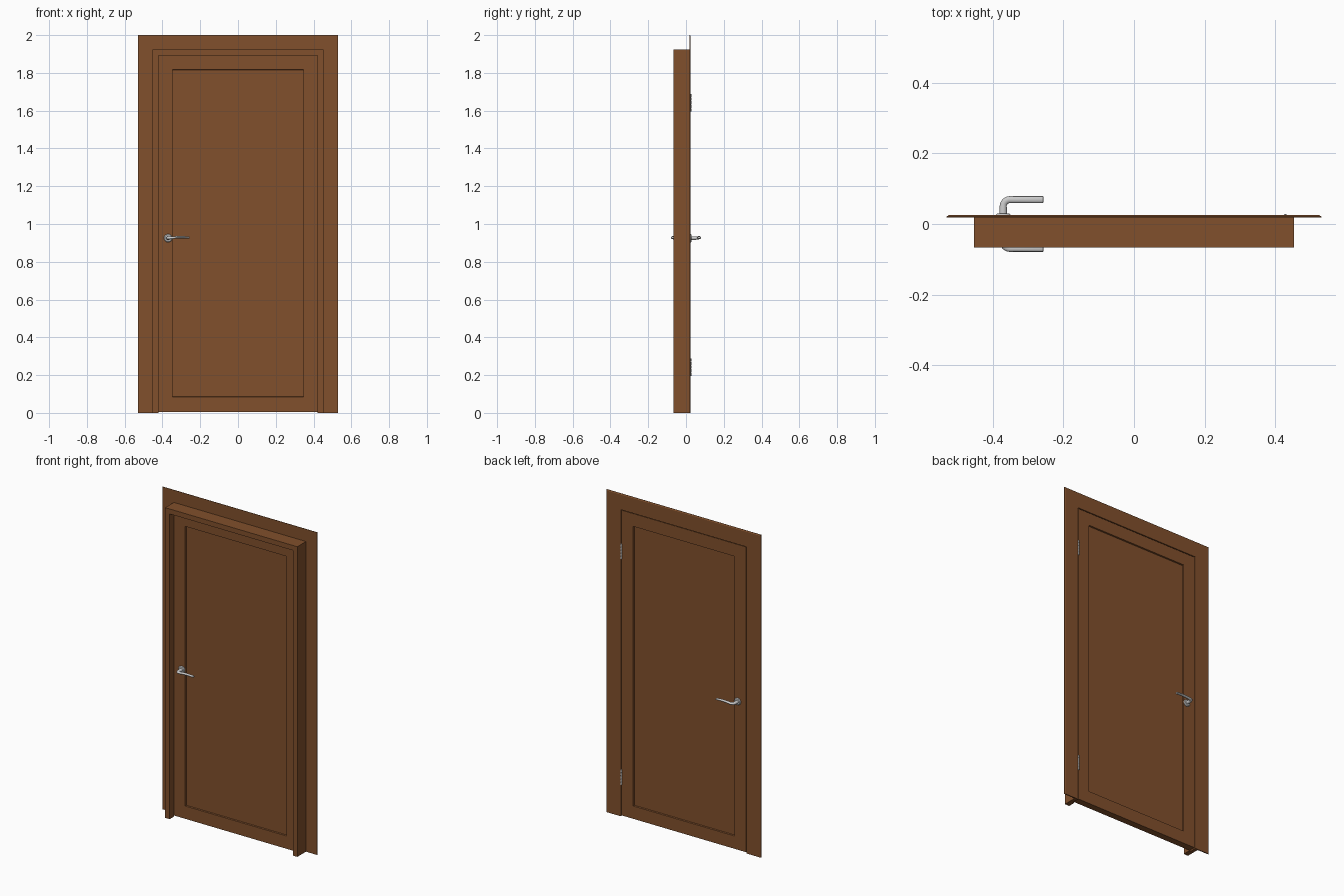
import bpy, bmesh, math
from mathutils import Vector

if "Cube" in bpy.data.objects:
    bpy.data.objects.remove(bpy.data.objects["Cube"])

wood = bpy.data.materials.new("brown_wood")
wood.diffuse_color = (0.22, 0.08, 0.025, 1)
wood.use_nodes = True
wood.node_tree.nodes["Principled BSDF"].inputs["Base Color"].default_value = wood.diffuse_color

OPEN_W, OPEN_H = 0.43, 1.90      # half width and height of the opening


def finish(bm, name, mat=None, smooth=False):
    bmesh.ops.recalc_face_normals(bm, faces=bm.faces[:])
    me = bpy.data.meshes.new(name)
    bm.to_mesh(me)
    bm.free()
    ob = bpy.data.objects.new(name, me)
    bpy.context.collection.objects.link(ob)
    if mat:
        me.materials.append(mat)
    if smooth:
        bpy.ops.object.select_all(action='DESELECT')
        ob.select_set(True)
        bpy.context.view_layer.objects.active = ob
        bpy.ops.object.shade_smooth_by_angle(angle=math.radians(35))
    return ob


def skin(bm, rings):
    """Join closed rings of points into a capped tube."""
    rings = [[bm.verts.new(p) for p in r] for r in rings]
    n = len(rings[0])
    for a, b in zip(rings, rings[1:]):
        for i in range(n):
            j = (i + 1) % n
            bm.faces.new((a[i], a[j], b[j], b[i]))
    bm.faces.new(rings[0])
    bm.faces.new(rings[-1])


def surround(name, profile):
    """Sweep an (outward offset, y) profile up, over and down the opening."""
    bm = bmesh.new()
    rings = []
    for side, up in ((-1, 0), (-1, 1), (1, 1), (1, 0)):
        rings.append([(side * (OPEN_W + d), y, up * (OPEN_H + d)) for d, y in profile])
    skin(bm, rings)
    return finish(bm, name, wood)


# Rebated jamb with its stop, and the thin bevelled architrave on the back
surround("jamb", [(0.023, -0.066), (0.023, 0.019), (0.002, 0.019),
                  (0.002, -0.022), (-0.008, -0.022), (-0.008, -0.066)])
surround("architrave", [(0.0, 0.019), (0.0, 0.023), (0.003, 0.025),
                        (0.094, 0.025), (0.10, 0.021), (0.10, 0.019)])

# Door leaf with a recessed panel on both faces
bm = bmesh.new()
bmesh.ops.create_cube(bm, size=1)
for v in bm.verts:
    v.co = (v.co.x * 0.854, v.co.y * 0.042, 0.951 + v.co.z * 1.892)
bm.normal_update()
for face in [f for f in bm.faces if abs(f.normal.y) > 0.9]:
    bmesh.ops.inset_region(bm, faces=[face], thickness=0.112)
    bmesh.ops.inset_region(bm, faces=[face], thickness=0.003, depth=-0.008)
finish(bm, "door_leaf", wood)


# Lever handles: turned rose plus a swept, flattening lever
def handle(name, side):
    cx, cz, n = -0.37, 0.925, 20
    bm = bmesh.new()
    ring = [(math.cos(2 * math.pi * i / n), math.sin(2 * math.pi * i / n)) for i in range(n)]
    skin(bm, [[(cx + r * c, side * y, cz + r * s) for c, s in ring]
              for r, y in ((0.022, 0.019), (0.022, 0.025), (0.018, 0.029), (0.012, 0.030))])
    # path: x, y, z, half width, half height
    path = [(cx, 0.028, cz, 0.011, 0.010), (cx, 0.050, cz, 0.010, 0.009)]
    for k in range(1, 7):
        a = math.radians(15 * k)
        path.append((cx + 0.019 * (1 - math.cos(a)), 0.050 + 0.019 * math.sin(a),
                     cz + 0.0003 * k, 0.0098, 0.0085 - 0.0003 * k))
    for k in range(1, 7):
        t = k / 6
        path.append((-0.351 + 0.094 * t, 0.069, cz + 0.002 + 0.012 * t - 0.011 * t * t,
                     0.0095, 0.0067 - 0.0017 * t))
    path.append((-0.256, 0.069, cz + 0.003, 0.0075, 0.0035))
    rings = []
    for i, (x, y, z, w, h) in enumerate(path):
        p, q = path[max(i - 1, 0)], path[min(i + 1, len(path) - 1)]
        d = Vector((q[0] - p[0], q[1] - p[1])).normalized()
        rings.append([(x - d.y * w * c, side * (y + d.x * w * c), z + h * s) for c, s in ring])
    skin(bm, rings)
    finish(bm, name, None, True)


handle("back_lever_handle", 1)
handle("front_lever_handle", -1)


# Hinges: five stacked knuckles and a leaf tucked into the gap
def hinge(name, z0):
    n, hx, hy = 16, 0.428, 0.0225
    bm = bmesh.new()
    for k in range(5):
        zb = z0 + 0.019 * k
        skin(bm, [[(hx + r * math.cos(2 * math.pi * i / n),
                    hy + r * math.sin(2 * math.pi * i / n), zb + dz) for i in range(n)]
                  for r, dz in ((0.0045, 0), (0.0055, 0.001), (0.0055, 0.017), (0.0045, 0.018))])
    skin(bm, [[(hx + sx * 0.001, y, z) for sx, y in
               ((-1, -0.015), (1, -0.015), (1, hy), (-1, hy))] for z in (z0, z0 + 0.094)])
    finish(bm, name, None, True)


hinge("lower_hinge", 0.195)
hinge("upper_hinge", 1.595)
